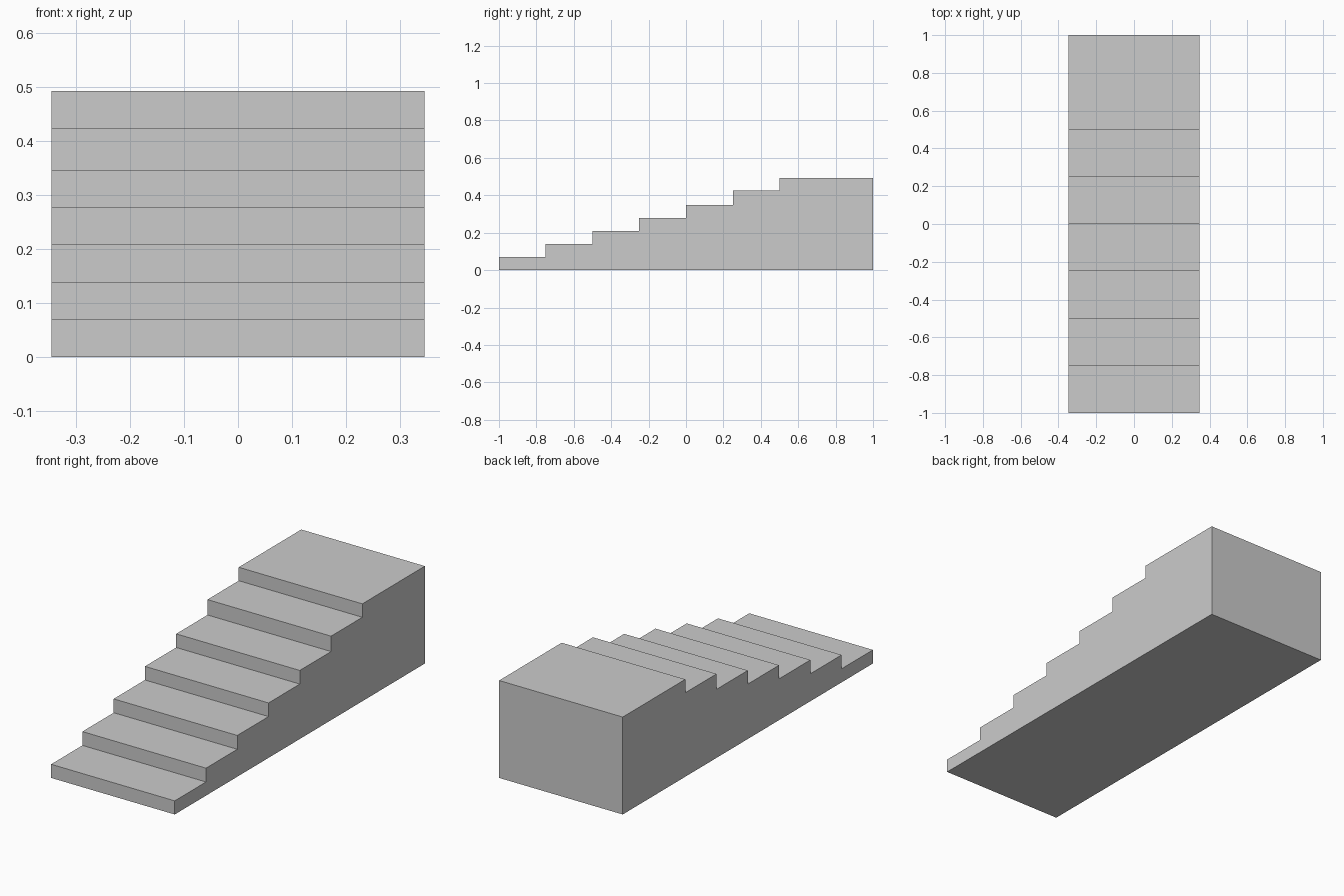
import bpy, bmesh

if "Cube" in bpy.data.objects:
    bpy.data.objects.remove(bpy.data.objects["Cube"])

HALF_WIDTH = 0.346
TREAD = 0.25
# height of each tread, front to back; the last one is the deeper landing
HEIGHTS = [0.069, 0.139, 0.209, 0.278, 0.347, 0.425, 0.493]

# Stepped side profile in (y, z)
profile = [(-1.0, 0.0)]
for i, z in enumerate(HEIGHTS):
    front = -1.0 + i * TREAD
    back = 1.0 if i == len(HEIGHTS) - 1 else front + TREAD
    profile += [(front, z), (back, z)]
profile.append((1.0, 0.0))

# Extrude the profile across the width
bm = bmesh.new()
side = bm.faces.new([bm.verts.new((-HALF_WIDTH, y, z)) for y, z in profile])
extruded = bmesh.ops.extrude_face_region(bm, geom=[side], use_keep_orig=True)
moved = [g for g in extruded["geom"] if isinstance(g, bmesh.types.BMVert)]
bmesh.ops.translate(bm, vec=(2 * HALF_WIDTH, 0, 0), verts=moved)
bmesh.ops.recalc_face_normals(bm, faces=bm.faces)

mesh = bpy.data.meshes.new("staircase")
bm.to_mesh(mesh)
bm.free()
bpy.context.collection.objects.link(bpy.data.objects.new("staircase", mesh))
